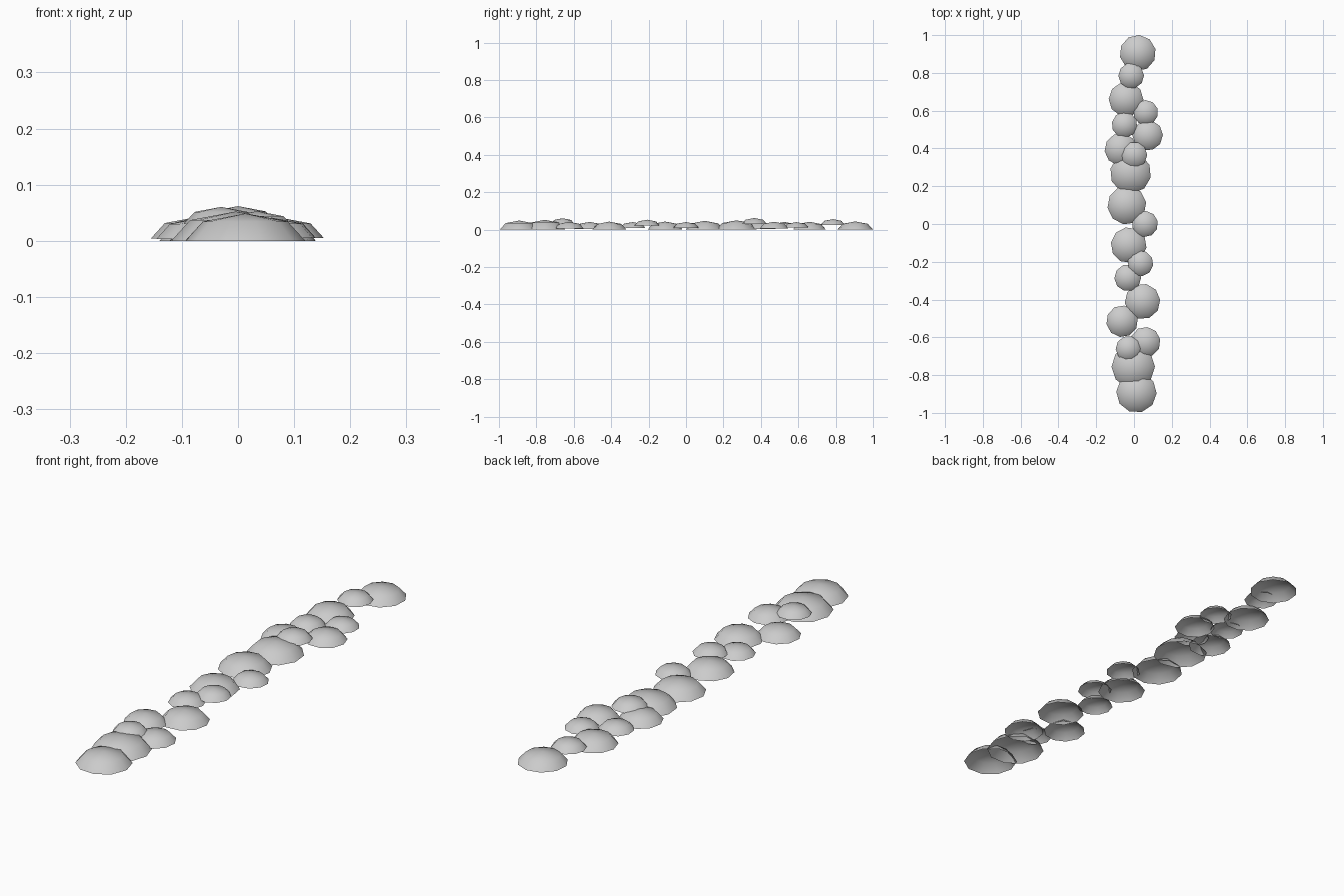
import bpy, bmesh, math, random

random.seed(4)
SIDES = 10

# x, y, radius, base height of each mound
MOUNDS = [
    (0.02, 0.905, 0.096, 0.0), (-0.015, 0.785, 0.068, 0.025),
    (-0.042, 0.66, 0.092, 0.0), (0.062, 0.59, 0.066, 0.01),
    (-0.05, 0.525, 0.068, 0.01), (0.072, 0.47, 0.081, 0.005),
    (-0.07, 0.395, 0.086, 0.004), (0.0, 0.365, 0.07, 0.03),
    (-0.018, 0.27, 0.109, 0.0), (-0.038, 0.10, 0.103, 0.0),
    (0.058, 0.0, 0.069, 0.009), (-0.028, -0.112, 0.095, 0.0),
    (0.034, -0.208, 0.068, 0.022), (-0.033, -0.285, 0.071, 0.008),
    (0.045, -0.41, 0.094, 0.0), (-0.063, -0.515, 0.084, 0.003),
    (0.06, -0.625, 0.08, 0.005), (-0.03, -0.66, 0.067, 0.03),
    (-0.004, -0.755, 0.115, 0.0), (0.013, -0.892, 0.107, 0.0),
]


def mound(name, x, y, r, base):
    """Flattened open half-dome: rim ring, 45 degree ring, apex."""
    bm = bmesh.new()
    turn = random.uniform(0, math.tau)
    h = 0.455 * r
    rings = []
    for a in (0, math.pi / 4):
        rings.append([bm.verts.new((r * math.cos(a) * math.cos(turn + math.tau * i / SIDES),
                                    r * math.cos(a) * math.sin(turn + math.tau * i / SIDES),
                                    h * math.sin(a))) for i in range(SIDES)])
    apex = bm.verts.new((0, 0, h))
    low, mid = rings
    for i in range(SIDES):
        j = (i + 1) % SIDES
        bm.faces.new((low[i], low[j], mid[j], mid[i]))
        bm.faces.new((mid[i], mid[j], apex))
    for f in bm.faces:
        f.smooth = True
    mesh = bpy.data.meshes.new(name)
    bm.to_mesh(mesh)
    bm.free()
    obj = bpy.data.objects.new(name, mesh)
    obj.location = (x, y, base)
    bpy.context.collection.objects.link(obj)


# Row of overlapping mounds
for n, m in enumerate(MOUNDS, 1):
    mound(f"mound_{n:02d}", *m)
